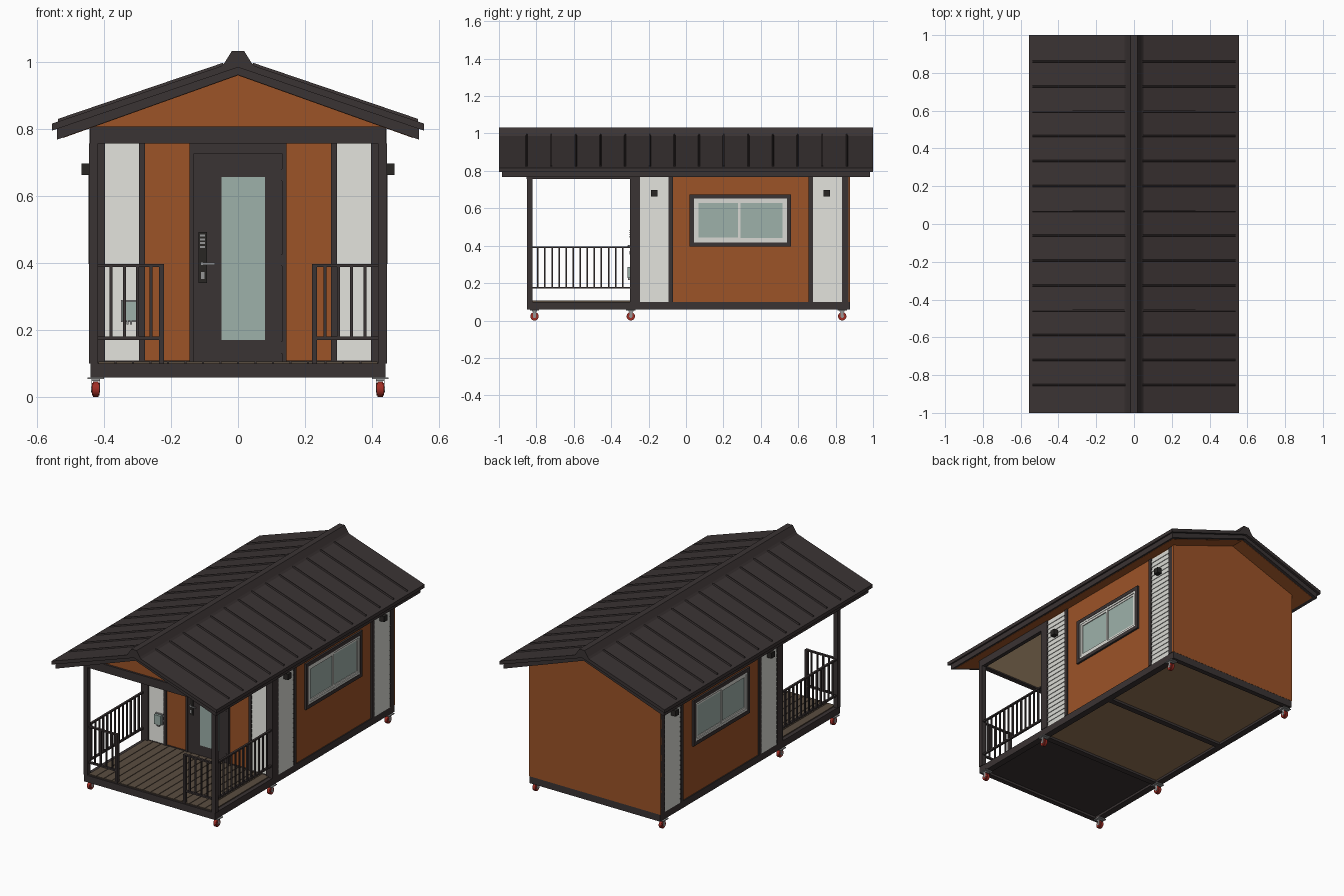
import bpy, bmesh, math
from mathutils import Matrix

if "Cube" in bpy.data.objects:
    bpy.data.objects.remove(bpy.data.objects["Cube"])


def material(name, rgb):
    lin = [((c / 255 + 0.055) / 1.055) ** 2.4 for c in rgb]
    m = bpy.data.materials.new(name)
    m.diffuse_color = (*lin, 1)
    m.use_nodes = True
    m.node_tree.nodes["Principled BSDF"].inputs["Base Color"].default_value = m.diffuse_color
    return m


DARK = material("charcoal trim", (58, 51, 51))
ORANGE = material("orange wall", (156, 83, 39))
WHITE = material("off white siding", (217, 217, 211))
GLASS = material("pale green glass", (158, 177, 170))
DECK = material("deck wood", (90, 77, 64))
CEIL = material("ceiling wood", (236, 200, 155))
FLOOR = material("floor underside brown", (150, 118, 85))
BLACK = material("black", (40, 38, 36))
RED = material("wheel red", (160, 45, 36))
METAL = material("metal grey", (150, 150, 150))


def finish(name, bm, mat):
    bmesh.ops.recalc_face_normals(bm, faces=bm.faces[:])
    me = bpy.data.meshes.new(name)
    bm.to_mesh(me)
    bm.free()
    me.materials.append(mat)
    ob = bpy.data.objects.new(name, me)
    bpy.context.collection.objects.link(ob)
    return ob


def add_prism(bm, pts, axis, a, b):
    """Extrude a profile: (x, z) points along y, or (y, z) points along x."""
    def co(p, t):
        return (p[0], t, p[1]) if axis == 'y' else (t, p[0], p[1])
    lo = [bm.verts.new(co(p, a)) for p in pts]
    hi = [bm.verts.new(co(p, b)) for p in pts]
    n = len(pts)
    bm.faces.new(lo)
    bm.faces.new(hi[::-1])
    for i in range(n):
        j = (i + 1) % n
        bm.faces.new((lo[i], hi[i], hi[j], lo[j]))


def prisms(name, items, mat, mirror=False):
    bm = bmesh.new()
    for pts, axis, a, b in items:
        add_prism(bm, pts, axis, a, b)
        if mirror:
            if axis == 'y':
                add_prism(bm, [(-p[0], p[1]) for p in pts], axis, a, b)
            else:
                add_prism(bm, pts, axis, -b, -a)
    return finish(name, bm, mat)


def boxes(name, items, mat, mirror=False):
    """Each item is x0, x1, y0, y1, z0, z1."""
    return prisms(name, [([(x0, z0), (x1, z0), (x1, z1), (x0, z1)], 'y', y0, y1)
                         for x0, x1, y0, y1, z0, z1 in items], mat, mirror)


def chevron(x, top, top_eave, bottom, bottom_eave):
    return [(0, top), (x, top_eave), (x, bottom_eave), (0, bottom),
            (-x, bottom_eave), (-x, top_eave)]


# Floor frame, underside panels and deck planks
boxes("floor_side_beams", [(.40, .44, -.85, .877, .058, .10)], DARK, True)
boxes("floor_cross_beams", [(-.40, .40, y, y + w, .058, .10) for y, w in
                            ((-.85, .03), (-.315, .035), (.25, .035), (.847, .03))], DARK)
boxes("house_floor", [(-.40, .40, -.28, .847, .072, .098)], FLOOR)
boxes("porch_underside", [(-.40, .40, -.82, -.315, .072, .09)], DARK)
pw = .836 / 16
boxes("deck_planks", [(-.418 + i * pw + .002, -.418 + (i + 1) * pw - .002, -.84, -.29, .09, .106)
                      for i in range(16)], DECK)
boxes("wall_sill", [(-.418, .418, -.291, -.28, .09, .109)], DARK)

# House body, back wall and porch gable
def gable(x, z0):
    return [(-x, z0), (x, z0), (x, .965 - .357 * x), (0, .965), (-x, .965 - .357 * x)]


prisms("house_walls", [(gable(.434, .098), 'y', -.285, .872)], ORANGE)
prisms("back_wall", [(gable(.443, .10), 'y', .868, .878)], ORANGE)
prisms("porch_gable", [(gable(.425, .775), 'y', -.84, -.285)], ORANGE)
boxes("porch_ceiling", [(-.42, .42, -.825, -.285, .765, .776)], CEIL)

# Posts, beams and wall strips
boxes("front_beam", [(-.442, .442, -.852, -.822, .757, .807)], DARK)
boxes("porch_side_beams", [(.418, .442, -.822, -.30, .757, .803)], DARK, True)
boxes("porch_posts", [(.418, .445, -.85, -.822, .10, .757)], DARK, True)
boxes("house_posts", [(.397, .443, -.30, -.245, .10, .80),
                      (.42, .443, .835, .872, .10, .80)], DARK, True)
boxes("wall_strips", [(.42, .443, -.093, -.07, .10, .80),
                      (.42, .443, .655, .68, .10, .80),
                      (.277, .295, -.295, -.27, .10, .77)], DARK, True)


# Lap siding panels
def laps(base, out, z0, z1, axis, a, b, n):
    h = (z1 - z0) / n
    return [([(base, z0 + i * h), (base + out, z0 + i * h),
              (base + out * .3, z0 + (i + 1) * h), (base, z0 + (i + 1) * h)], axis, a, b)
            for i in range(n)]


prisms("side_siding", laps(.434, .006, .10, .80, 'y', -.245, -.093, 24)
       + laps(.434, .006, .10, .80, 'y', .68, .835, 24), WHITE, True)
prisms("front_siding", laps(-.284, -.006, .10, .765, 'x', .295, .397, 23), WHITE, True)

# Roof: metal sheet, fascia layer, soffit, seams and ridge cap
prisms("roof_sheet", [(chevron(.555, 1.0046, .816, .9837, .795), 'y', -1, 1)], DARK)
prisms("roof_fascia", [(chevron(.54, .985, .801, .961, .768), 'y', -.985, .985)], DARK)
prisms("roof_soffit", [(chevron(.522, .965, .7786, .9595, .7731), 'y', -.965, .965)], ORANGE)

seam_profile = [(-.006, -.003), (.006, -.003), (.003, .008), (-.003, .008)]
seams = prisms("roof_seams", [([(y + dy, 1.0046 + dz) for dy, dz in seam_profile], 'x', .045, .537)
                              for y in (-.852 + i * .1317 for i in range(14))], DARK, True)
for v in seams.data.vertices:  # lean the seams along the roof slope
    v.co.z -= .34 * abs(v.co.x)
prisms("ridge_cap", [([(-.052, .985), (.052, .985), (.04, .998), (.018, 1.033),
                       (-.018, 1.033), (-.04, .998)], 'y', -1, 1)], DARK)

# Front door with glass, hinges, lock and lever
boxes("door_frame", [(-.145, -.131, -.296, -.27, .10, .765), (.131, .145, -.296, -.27, .10, .765),
                     (-.131, .131, -.296, -.27, .727, .765),
                     (-.131, .131, -.290, -.27, .10, .727)], DARK)
boxes("door_leaf", [(-.129, .129, -.294, -.27, .108, .724)], DARK)
boxes("door_glass", [(-.05, .08, -.296, -.29, .17, .657)], GLASS)
boxes("door_hinges", [(.126, .134, -.298, -.29, z, z + .035) for z in (.13, .39, .645)], DARK)
boxes("door_lock", [(-.118, -.093, -.300, -.29, .34, .492)], BLACK)
boxes("lock_keys", [(-.113, -.098, -.302, -.295, z, z + .006) for z in (.445, .456, .467, .478)]
      + [(-.11, -.10, -.302, -.295, .352, .372)], METAL)
boxes("door_lever", [(-.112, -.068, -.313, -.308, .394, .401),
                     (-.112, -.104, -.310, -.295, .392, .403)], METAL)

# Outlet box on the porch wall
boxes("outlet_box", [(-.346, -.304, -.313, -.285, .228, .285)], GLASS)
boxes("outlet_trim", [(-.349, -.301, -.298, -.284, .224, .289),
                      (-.333, -.327, -.309, -.296, .216, .228),
                      (-.322, -.316, -.309, -.296, .216, .228)], METAL)


# Side windows
def frame(x0, x1, ya, yb, za, zb, w):
    return [(x0, x1, ya, yb, za, za + w), (x0, x1, ya, yb, zb - w, zb),
            (x0, x1, ya, ya + w, za + w, zb - w), (x0, x1, yb - w, yb, za + w, zb - w)]


boxes("window_trim", frame(.43, .446, .02, .562, .396, .674, .022), DARK, True)
boxes("window_frame", frame(.43, .444, .042, .54, .418, .652, .012), WHITE, True)
boxes("window_sashes", frame(.43, .442, .054, .292, .43, .64, .013)
      + frame(.43, .439, .28, .528, .43, .64, .012), WHITE, True)
boxes("window_glass", [(.43, .436, .06, .522, .435, .635)], GLASS, True)

# Wall lamps
boxes("wall_lamps", [(.438, .468, y - .017, y + .017, .663, .697) for y in (-.17, .752)],
      BLACK, True)

# Porch railings
rails = [(.236, .42, -.842, -.828, .388, .397), (.236, .42, -.842, -.828, .17, .18),
         (.221, .236, -.845, -.825, .10, .397),
         (.425, .438, -.822, -.30, .388, .397), (.425, .438, -.822, -.30, .17, .18)]
rails += [(x - .004, x + .004, -.839, -.831, .18, .388) for x in (.26, .30, .339, .379)]
rails += [(.427, .436, y - .004, y + .004, .18, .388)
          for y in (-.792 + i * .0378 for i in range(13))]
boxes("porch_railings", rails, DARK, True)

# Caster wheels
WX = .425
WY = (-.81, -.295, .835)


def wheels(name, radius, width, mat):
    bm = bmesh.new()
    for y in WY:
        for x in (-WX, WX):
            bmesh.ops.create_cone(bm, cap_ends=True, segments=24, radius1=radius, radius2=radius,
                                  depth=width, matrix=Matrix.Translation((x, y, .0225))
                                  @ Matrix.Rotation(math.pi / 2, 4, 'Y'))
    for f in bm.faces:
        f.smooth = len(f.verts) == 4
    finish(name, bm, mat)


wheels("caster_tyres", .0225, .016, RED)
wheels("caster_treads", .019, .022, RED)
wheels("caster_hubs", .009, .027, METAL)
forks = []
for y in WY:
    forks += [(WX - .025, WX + .025, y - .025, y + .025, .053, .058),
              (WX - .013, WX + .013, y - .013, y + .013, .047, .053),
              (WX - .013, WX - .0115, y - .008, y + .008, .018, .047),
              (WX + .0115, WX + .013, y - .008, y + .008, .018, .047)]
boxes("caster_forks", forks, METAL, True)
